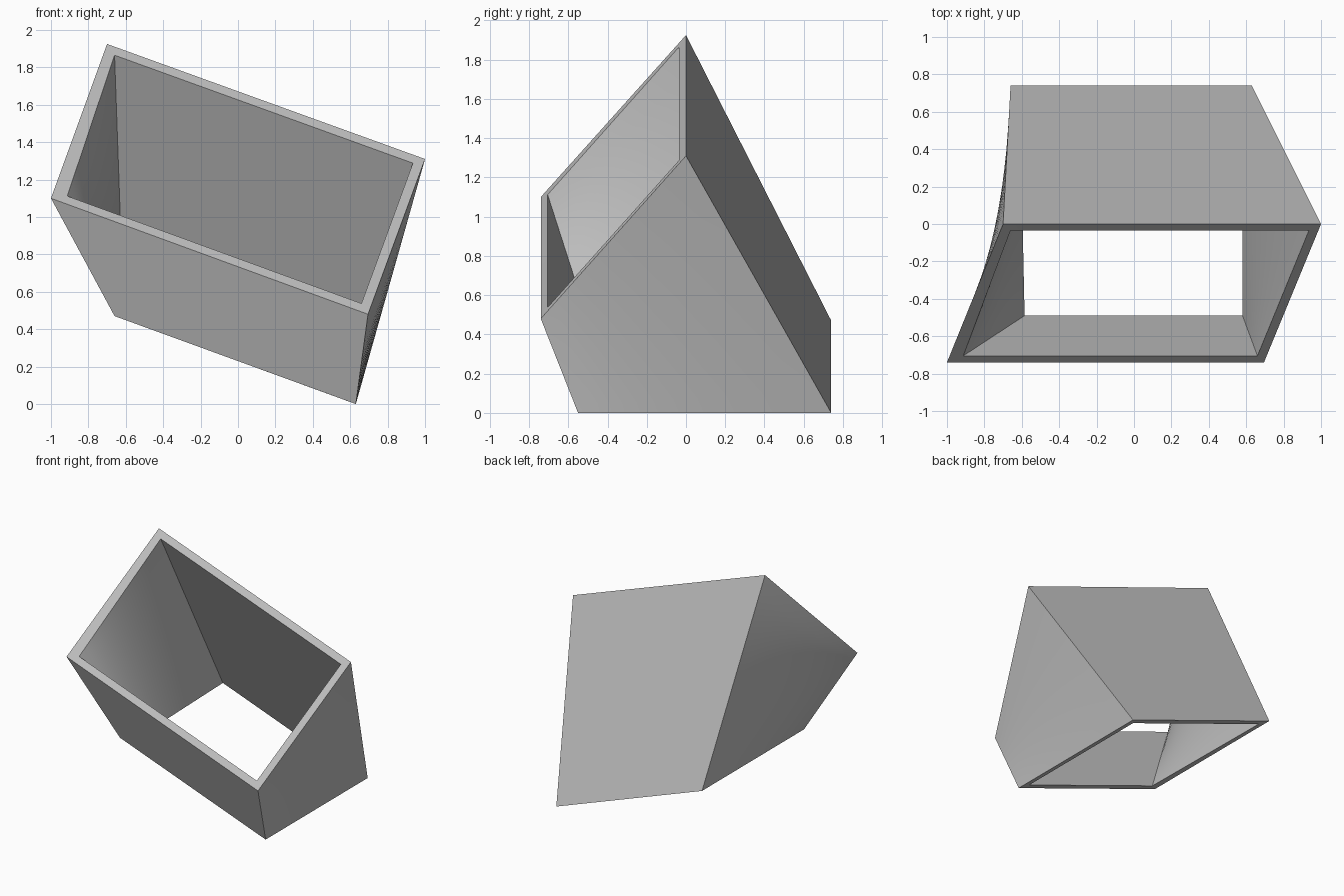
import bpy, bmesh, math
from mathutils import Vector

cube = bpy.data.objects.get("Cube")
if cube:
    bpy.data.objects.remove(cube, do_unlink=True)

STEPS = 12

# Rim corners in order: back left, back right, front right, front left
top_outer = [(-0.70, 0, 1.925), (1, 0, 1.31), (0.695, -0.74, 0.48), (-1, -0.74, 1.10)]
top_inner = [(-0.66, -0.035, 1.865), (0.935, -0.035, 1.288), (0.66, -0.705, 0.538), (-0.913, -0.705, 1.112)]
base_outer = [(-0.66, 0.74, 0.47), (0.63, 0.74, 0), (0.63, -0.55, 0), (-0.66, -0.55, 0.47)]
base_inner = [(-0.61, 0.68, 0.452), (0.58, 0.68, 0.018), (0.58, -0.49, 0.018), (-0.585, -0.49, 0.443)]


def patch(bm, a, b, c, d, across, down):
    """Ruled surface between edges a-b and d-c."""
    a, b, c, d = map(Vector, (a, b, c, d))
    rows = []
    for j in range(down + 1):
        start, end = a.lerp(d, j / down), b.lerp(c, j / down)
        rows.append([bm.verts.new(start.lerp(end, i / across)) for i in range(across + 1)])
    for upper, lower in zip(rows, rows[1:]):
        for i in range(across):
            bm.faces.new((upper[i], upper[i + 1], lower[i + 1], lower[i]))


# Four walls, twisted at the sides, closed by a rim at each opening
bm = bmesh.new()
for k in range(4):
    n = (k + 1) % 4
    patch(bm, top_outer[k], top_outer[n], base_outer[n], base_outer[k], STEPS, STEPS)
    patch(bm, top_inner[n], top_inner[k], base_inner[k], base_inner[n], STEPS, STEPS)
    patch(bm, top_inner[k], top_inner[n], top_outer[n], top_outer[k], STEPS, 1)
    patch(bm, base_outer[k], base_outer[n], base_inner[n], base_inner[k], STEPS, 1)
bmesh.ops.remove_doubles(bm, verts=bm.verts, dist=0.0005)
bmesh.ops.recalc_face_normals(bm, faces=bm.faces)
mesh = bpy.data.meshes.new("twisted_tube")
bm.to_mesh(mesh)
bm.free()

# Plain grey finish
grey = bpy.data.materials.new("light_grey")
grey.use_nodes = True
colour = (0.52, 0.52, 0.52, 1)
grey.diffuse_color = colour
for node in grey.node_tree.nodes:
    if node.type == 'BSDF_PRINCIPLED':
        node.inputs["Base Color"].default_value = colour
mesh.materials.append(grey)

tube = bpy.data.objects.new("twisted_tube", mesh)
bpy.context.collection.objects.link(tube)
bpy.ops.object.select_all(action='DESELECT')
tube.select_set(True)
bpy.context.view_layer.objects.active = tube
bpy.ops.object.shade_smooth_by_angle(angle=math.radians(20))
